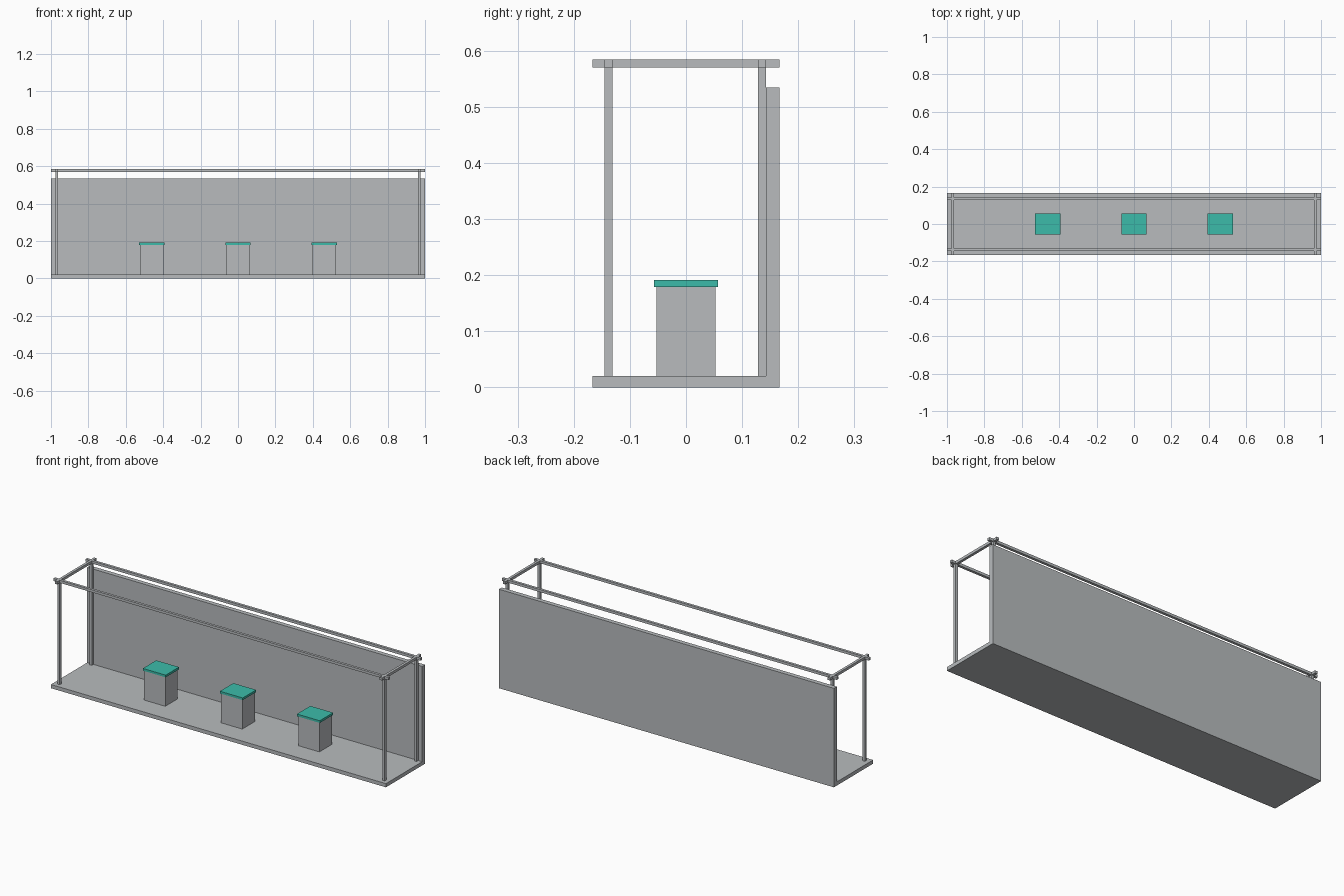
import bpy

if "Cube" in bpy.data.objects:
    bpy.data.objects.remove(bpy.data.objects["Cube"])


def material(name, rgb):
    m = bpy.data.materials.new(name)
    m.diffuse_color = (*rgb, 1.0)
    m.use_nodes = True
    m.node_tree.nodes["Principled BSDF"].inputs["Base Color"].default_value = m.diffuse_color
    return m


GREY = material("light grey", (0.48, 0.50, 0.515))
TEAL = material("teal", (0.045, 0.50, 0.40))


def box(name, x, y, z, mat=GREY):
    """Box from (min, max) ranges along each axis."""
    bpy.ops.mesh.primitive_cube_add(size=1)
    o = bpy.context.object
    o.name = o.data.name = name
    for v in o.data.vertices:
        v.co = [r[0] if c < 0 else r[1] for c, r in zip(v.co, (x, y, z))]
    o.data.materials.append(mat)
    return o


DEPTH = 0.167          # half depth of the stand
POST_X = 0.97          # post centre line
T = 0.007              # half thickness of posts and rails
RAIL_Z = (0.57, 0.584)

# Floor and back wall
box("floor", (-1, 1), (-DEPTH, DEPTH), (0, 0.02))
box("back_wall", (-1, 1), (0.1425, DEPTH), (0.02, 0.534))

# Corner posts and top rails crossing at the corners
for row, y in (("front", -0.138), ("back", 0.1355)):
    for side, x in (("left", -POST_X), ("right", POST_X)):
        box(f"{row}_{side}_post", (x - T, x + T), (y - T, y + T), (0.02, 0.57))
    box(f"{row}_top_rail", (-1, 1), (y - T, y + T), RAIL_Z)
for side, x in (("left", -POST_X), ("right", POST_X)):
    box(f"{side}_top_rail", (x - T, x + T), (-DEPTH, DEPTH), RAIL_Z)

# Three pedestals with teal tops
for side, x in (("left", -0.46), ("middle", 0), ("right", 0.46)):
    box(f"{side}_pedestal", (x - 0.063, x + 0.063), (-0.053, 0.053), (0.02, 0.179))
    box(f"{side}_pedestal_top", (x - 0.068, x + 0.068), (-0.057, 0.057), (0.179, 0.191), TEAL)
